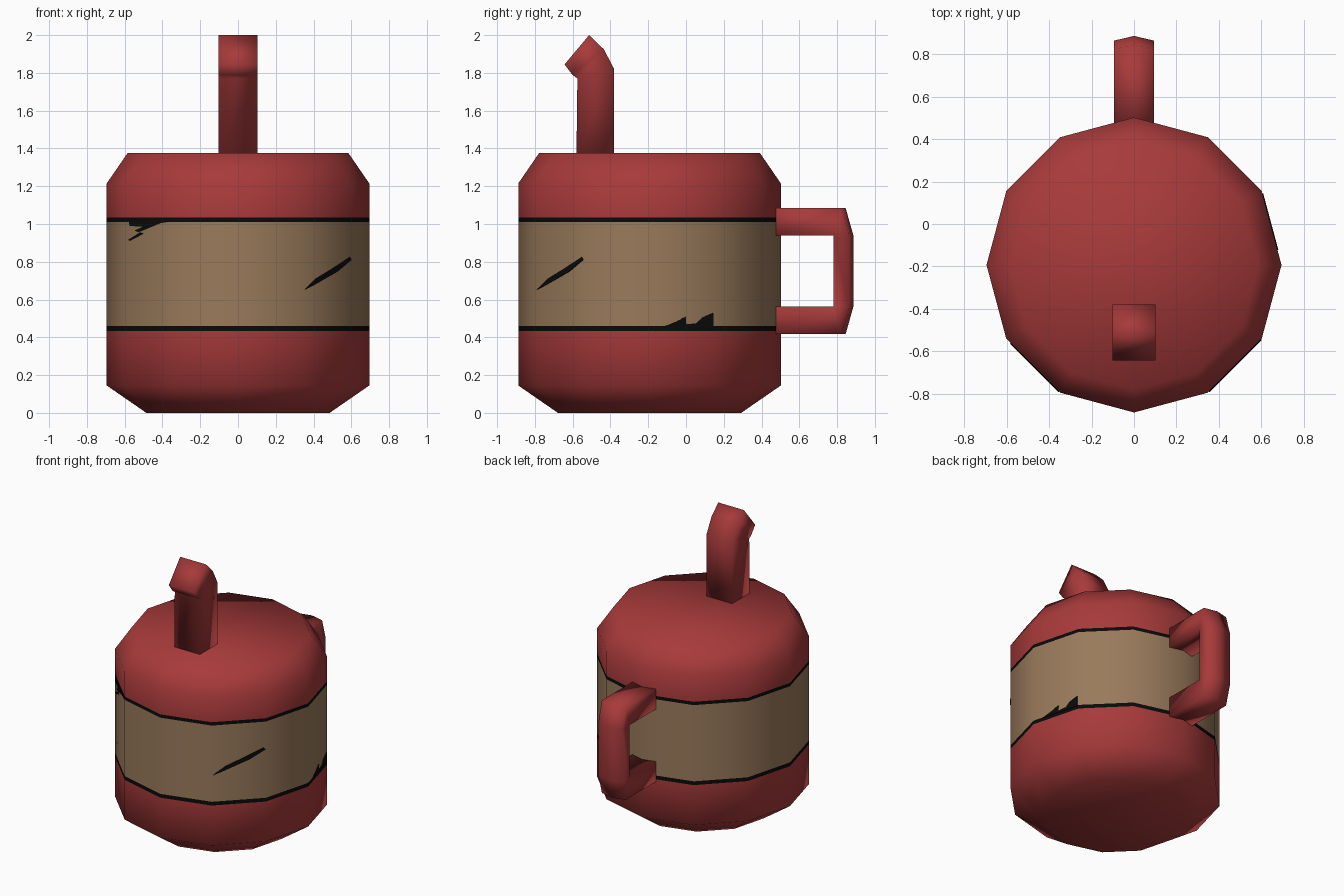
import bpy, bmesh, math
from mathutils import Vector

if "Cube" in bpy.data.objects:
    bpy.data.objects.remove(bpy.data.objects["Cube"])

CY, R, N = -0.193, 0.695, 12   # body axis, radius, side count


def material(name, rgb):
    m = bpy.data.materials.new(name)
    m.diffuse_color = (*rgb, 1)
    m.use_nodes = True
    m.node_tree.nodes["Principled BSDF"].inputs["Base Color"].default_value = m.diffuse_color
    return m


RED = material("red paint", (0.39, 0.042, 0.043))
TAN = material("tan band", (0.32, 0.195, 0.105))
BLACK = material("black line", (0.003, 0.003, 0.003))


def finish(bm, name, mats, smooth=True):
    bmesh.ops.remove_doubles(bm, verts=bm.verts, dist=1e-4)
    bmesh.ops.recalc_face_normals(bm, faces=bm.faces)
    for f in bm.faces:
        f.smooth = smooth
    me = bpy.data.meshes.new(name)
    bm.to_mesh(me)
    bm.free()
    for m in mats:
        me.materials.append(m)
    ob = bpy.data.objects.new(name, me)
    bpy.context.collection.objects.link(ob)
    return ob


def loft(rings, name, mats, slot=lambda i: 0):
    """Skin a list of equal-length closed rings and cap both ends."""
    bm = bmesh.new()
    vs = [[bm.verts.new(p) for p in ring] for ring in rings]
    n = len(vs[0])
    for i, (a, b) in enumerate(zip(vs, vs[1:])):
        for j in range(n):
            k = (j + 1) % n
            f = bm.faces.new((a[j], a[k], b[k], b[j]))
            f.material_index = slot(i)
    bm.faces.new(vs[0])
    bm.faces.new(vs[-1])
    return finish(bm, name, mats)


def corner(i, r=R, z=0.0):
    a = math.radians(30 * i)
    return Vector((r * math.cos(a), CY + r * math.sin(a), z))


# Body: twelve-sided can with chamfered ends, tan band and black border lines
profile = [(0.485, 0), (R, 0.145), (R, 0.433), (R, 0.46),
           (R, 1.01), (R, 1.034), (R, 1.215), (0.585, 1.375)]
slots = [0, 0, 2, 1, 2, 0, 0]
loft([[corner(i, r, z) for i in range(N)] for r, z in profile],
     "can_body", [RED, TAN, BLACK], lambda i: slots[i])

# Spout: square tube bent forward at the top; pairs of (front yz, back yz)
spout = [((-0.58, 1.36), (-0.38, 1.36)),
         ((-0.575, 1.77), (-0.38, 1.82)),
         ((-0.602, 1.79), (-0.435, 1.925)),
         ((-0.643, 1.845), (-0.513, 2.0))]
W = 0.102
loft([[(-W, *f), (W, *f), (W, *b), (-W, *b)] for f, b in spout], "spout", [RED])

# Handle: tube with a ridge along its outer middle; pairs of (inner yz, outer yz)
half = [((0.45, 0.94), (0.45, 1.085)),
        ((0.78, 0.94), (0.845, 1.085)),
        ((0.78, 0.94), (0.886, 0.94))]
MID = 0.751
path = half + [tuple((y, 2 * MID - z) for y, z in pair) for pair in reversed(half)]
H = 0.095
loft([[(-H, i[0], i[1]), (0, i[0], i[1]), (H, i[0], i[1]),
       (H, o[0] - 0.022, o[1]), (0, o[0], o[1]), (-H, o[0] - 0.022, o[1])]
      for i, o in path], "handle", [RED])


def mark(name, side, polys):
    """Thin plates on one body side; points are (fraction along side, z)."""
    a, b = corner(side), corner(side + 1)
    t = math.radians(30 * side + 15)
    out = Vector((math.cos(t), math.sin(t), 0))
    bm = bmesh.new()
    for pts in polys:
        base = [a.lerp(b, u) + Vector((0, 0, z)) for u, z in pts]
        lo = [bm.verts.new(p - out * 0.002) for p in base]
        hi = [bm.verts.new(p + out * 0.004) for p in base]
        bm.faces.new(lo)
        bm.faces.new(hi)
        for j in range(len(pts)):
            k = (j + 1) % len(pts)
            bm.faces.new((lo[j], lo[k], hi[k], hi[j]))
    return finish(bm, name, [BLACK], smooth=False)


# Scratch on the front right side
mark("scratch", 10, [[(0.02, 0.652), (0.2, 0.675), (0.7, 0.748), (0.99, 0.81),
                      (0.96, 0.825), (0.6, 0.765), (0.25, 0.71)]])

# Worn border at the upper front left (runs left to right)
mark("upper_wear", 7, [
    [(0.1, 1.015), (0.12, 0.99), (0.4, 0.985), (0.65, 1.0), (0.98, 1.015)],
    [(0.22, 0.965), (0.3, 0.958), (0.75, 1.005), (0.45, 0.992)],
    [(0.08, 0.915), (0.12, 0.912), (0.4, 0.95), (0.33, 0.955)]])

# Worn border at the lower right
mark("lower_wear", 0, [
    [(0.2, 0.455), (0.97, 0.455), (0.97, 0.53), (0.8, 0.505), (0.72, 0.475)],
    [(0.2, 0.455), (0.56, 0.455), (0.55, 0.51), (0.42, 0.485)]])
